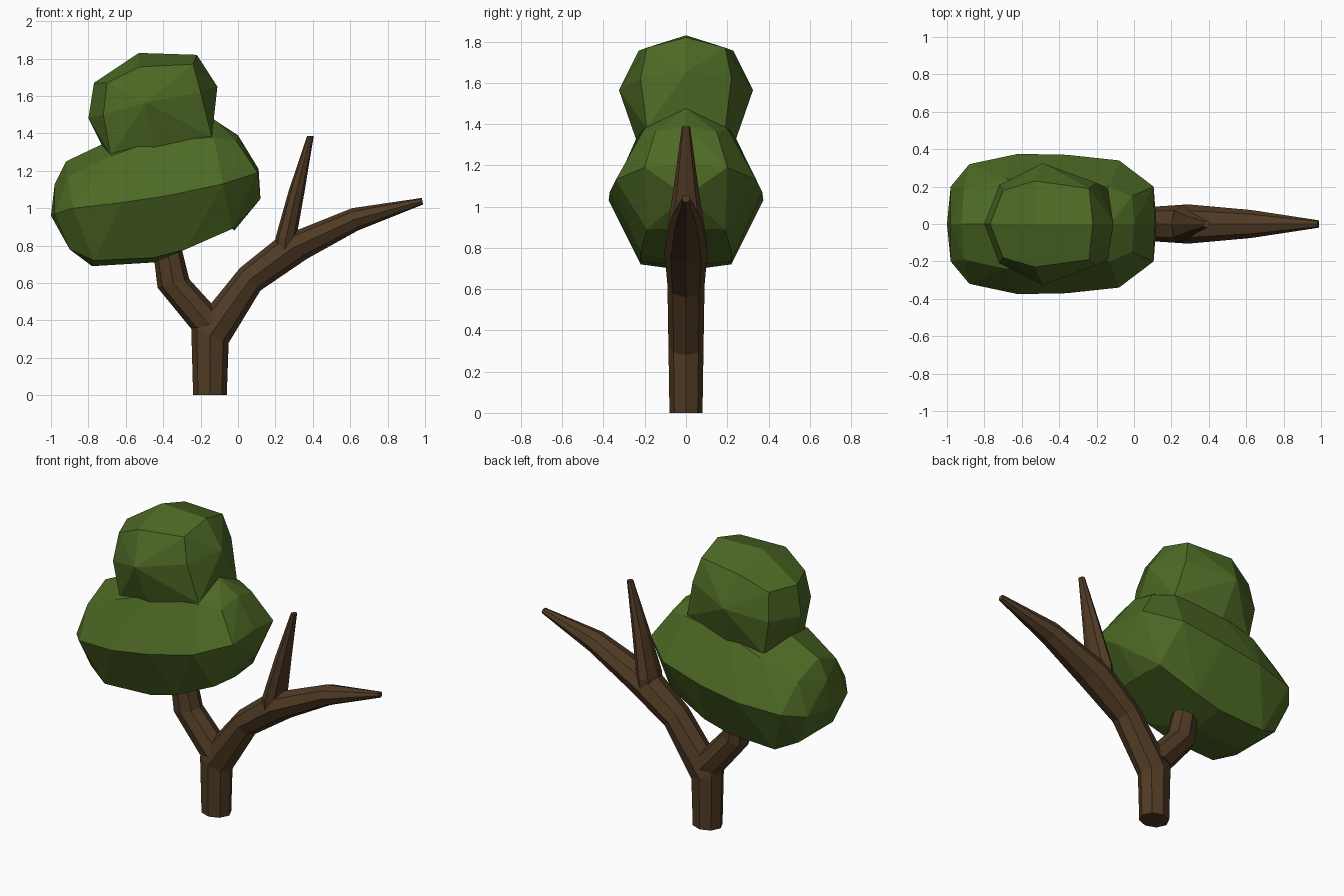
import bpy, bmesh, math
from mathutils import Vector

if "Cube" in bpy.data.objects:
    bpy.data.objects.remove(bpy.data.objects["Cube"])


def material(name, rgb):
    m = bpy.data.materials.new(name)
    m.diffuse_color = (*rgb, 1)
    m.use_nodes = True
    m.node_tree.nodes["Principled BSDF"].inputs["Base Color"].default_value = m.diffuse_color
    return m


bark = material("bark brown", (0.080, 0.043, 0.018))
leaf = material("leaf green", (0.075, 0.142, 0.018))


def finish(bm, name, mat):
    bmesh.ops.recalc_face_normals(bm, faces=bm.faces[:])
    me = bpy.data.meshes.new(name)
    bm.to_mesh(me)
    bm.free()
    me.materials.append(mat)
    ob = bpy.data.objects.new(name, me)
    bpy.context.collection.objects.link(ob)


def limb(name, rings, sides=8):
    """Tube through rings: lower x, z, upper x, z, half depth in y."""
    bm = bmesh.new()
    loops = []
    for ax, az, bx, bz, w in rings:
        a, b = Vector((ax, 0, az)), Vector((bx, 0, bz))
        loop = []
        for i in range(sides):
            t = 2 * math.pi * i / sides
            loop.append(bm.verts.new((a + b) / 2 + (a - b) / 2 * math.cos(t)
                                     + Vector((0, w * math.sin(t), 0))))
        loops.append(loop)
    for p, q in zip(loops, loops[1:]):
        for i in range(sides):
            j = (i + 1) % sides
            bm.faces.new((p[i], p[j], q[j], q[i]))
    bm.faces.new(loops[0])
    bm.faces.new(loops[-1])
    finish(bm, name, bark)


def clump(name, outline, side):
    """Faceted hull of a centre outline (x, z) and mirrored side points."""
    bm = bmesh.new()
    for x, z in outline:
        bm.verts.new((x, 0, z))
    for x, y, z in side:
        for s in (-1, 1):
            bm.verts.new((x, s * y, z))
    res = bmesh.ops.convex_hull(bm, input=bm.verts[:])
    junk = set(res["geom_interior"]) | set(res["geom_unused"])
    bmesh.ops.delete(bm, geom=[g for g in junk if isinstance(g, bmesh.types.BMVert)],
                     context='VERTS')
    bmesh.ops.dissolve_limit(bm, angle_limit=math.radians(6),
                             verts=bm.verts[:], edges=bm.edges[:])
    finish(bm, name, leaf)


# Trunk running on into the long right branch
limb("trunk_and_right_branch", [
    (-.06, 0, -.24, 0, .08), (-.05, .28, -.25, .36, .085),
    (.12, .56, .01, .68, .09), (.37, .73, .21, .84, .105),
    (.64, .88, .61, 1.0, .075), (.99, 1.02, .983, 1.055, .02)])

# Left branch carrying the leaves
limb("left_branch", [
    (-.06, .40, -.25, .355, .085), (-.26, .62, -.43, .575, .08),
    (-.30, .78, -.45, .74, .075), (-.36, .95, -.46, .95, .06)])

# Upright spike on the right branch
limb("upright_spike", [
    (.31, .78, .19, .76, .095), (.31, .83, .20, .84, .10),
    (.356, 1.09, .27, 1.09, .06), (.405, 1.387, .37, 1.387, .02)])

# Large tilted leaf clump
clump("lower_leaves",
      [(-1, .96), (-.98, 1.13), (-.92, 1.25), (-.72, 1.345), (-.13, 1.475),
       (0, 1.39), (.11, 1.21), (.12, 1.05), (-.02, .88), (-.45, .71),
       (-.78, .69), (-.90, .77)],
      [(-.98, .20, .97), (-.88, .32, 1.0), (-.62, .375, 1.03),
       (-.36, .37, 1.07), (-.08, .34, 1.13), (.105, .20, 1.19),
       (-.91, .19, 1.17), (-.68, .24, 1.28), (-.46, .23, 1.355),
       (-.13, .20, 1.38), (-.01, .15, 1.36), (-.90, .17, .78),
       (-.77, .22, .72), (-.45, .22, .735), (-.28, .22, .78), (-.03, .19, .89)])

# Small leaf clump on top
clump("upper_leaves",
      [(-.80, 1.48), (-.77, 1.67), (-.53, 1.83), (-.22, 1.82),
       (-.11, 1.65), (-.14, 1.36), (-.70, 1.28)],
      [(-.72, .21, 1.50), (-.49, .325, 1.565), (-.20, .22, 1.62),
       (-.70, .18, 1.67), (-.53, .23, 1.755), (-.24, .19, 1.77),
       (-.68, .20, 1.28), (-.45, .24, 1.32), (-.14, .19, 1.38)])
